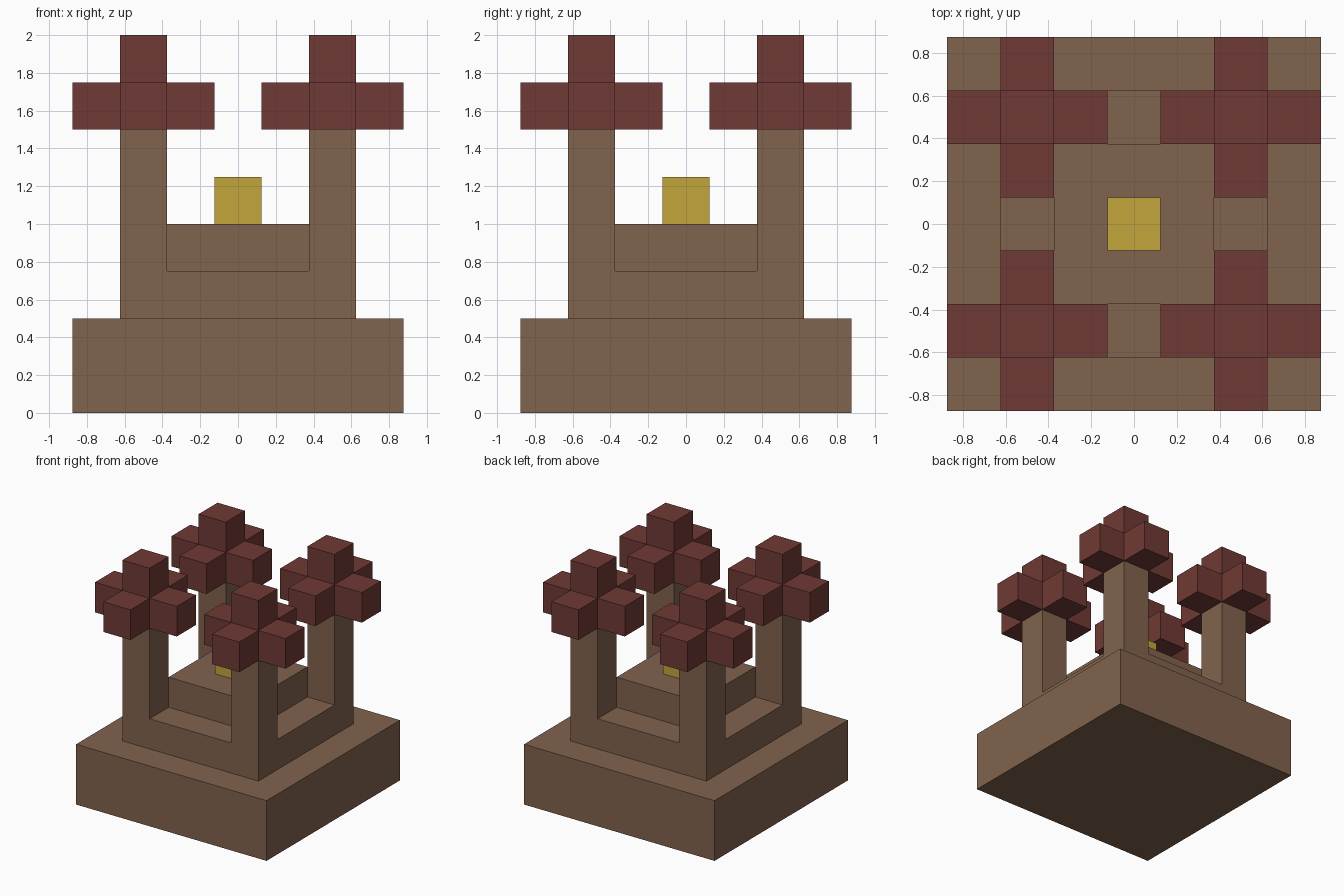
import bpy
import bmesh
from mathutils import Matrix, Vector

UNIT = 0.25  # every part sits on this block size

if "Cube" in bpy.data.objects:
    bpy.data.objects.remove(bpy.data.objects["Cube"], do_unlink=True)


def make_material(name, rgb):
    mat = bpy.data.materials.new(name)
    mat.use_nodes = True
    colour = (*rgb, 1.0)
    mat.diffuse_color = colour
    mat.node_tree.nodes["Principled BSDF"].inputs["Base Color"].default_value = colour
    return mat


brown = make_material("brown", (0.22, 0.125, 0.075))
dark_red = make_material("dark red", (0.16, 0.042, 0.035))
gold = make_material("gold", (0.54, 0.38, 0.043))


def box_mesh(size, bottom):
    """A box centred on the z axis, standing at the given height."""
    bm = bmesh.new()
    size = Vector(size)
    place = Matrix.Translation((0, 0, bottom + size.z / 2)) @ Matrix.Diagonal((*size, 1))
    bmesh.ops.create_cube(bm, size=1, matrix=place)
    return bm


def finish(name, bm, mat, x=0, y=0):
    bmesh.ops.recalc_face_normals(bm, faces=bm.faces[:])
    mesh = bpy.data.meshes.new(name)
    bm.to_mesh(mesh)
    bm.free()
    mesh.materials.append(mat)
    obj = bpy.data.objects.new(name, mesh)
    obj.location = (x, y, 0)
    bpy.context.collection.objects.link(obj)
    return obj


# Stepped base: inset the top face and raise it, twice
bm = box_mesh((7 * UNIT, 7 * UNIT, 2 * UNIT), 0)
top = max(bm.faces, key=lambda f: f.calc_center_median().z)
for step in range(2):
    bmesh.ops.inset_region(bm, faces=[top], thickness=UNIT, use_even_offset=True)
    top = bmesh.ops.extrude_discrete_faces(bm, faces=[top])["faces"][0]
    bmesh.ops.translate(bm, verts=top.verts[:], vec=(0, 0, UNIT))
finish("stepped_base", bm, brown)

# Gold block in the middle
finish("centre_block", box_mesh((UNIT, UNIT, UNIT), 4 * UNIT), gold)

# Four corner pillars, each topped by a cross-shaped cluster
for side, x in (("left", 2 * UNIT), ("right", -2 * UNIT)):
    for end, y in (("front", -2 * UNIT), ("back", 2 * UNIT)):
        pillar = box_mesh((UNIT, UNIT, 3 * UNIT), 3 * UNIT)
        finish(f"pillar_{end}_{side}", pillar, brown, x, y)

        bm = box_mesh((UNIT, UNIT, UNIT), 6 * UNIT)
        bm.normal_update()
        arms = [f for f in bm.faces if f.normal.z > -0.5]
        for face in arms:
            direction = face.normal.copy()
            tip = bmesh.ops.extrude_discrete_faces(bm, faces=[face])["faces"][0]
            bmesh.ops.translate(bm, verts=tip.verts[:], vec=direction * UNIT)
        finish(f"cluster_{end}_{side}", bm, dark_red, x, y)
